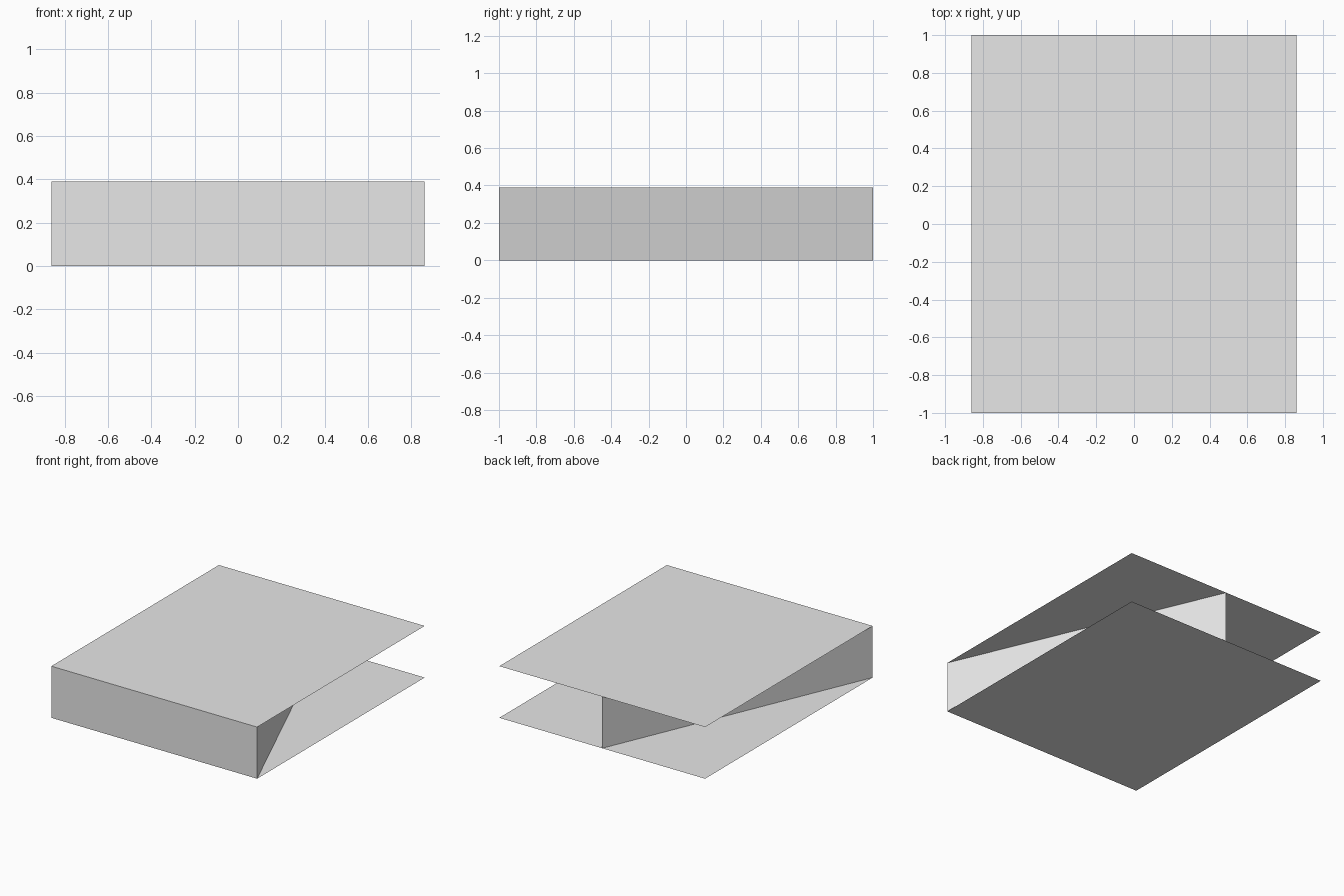
import bpy
import bmesh

cube = bpy.data.objects.get("Cube")
if cube:
    bpy.data.objects.remove(cube, do_unlink=True)

HALF_X, HALF_Y, HEIGHT = 0.86, 1.0, 0.39

grey = bpy.data.materials.new("light grey")
grey.use_nodes = True
grey.diffuse_color = (0.8, 0.8, 0.8, 1)
grey.node_tree.nodes["Principled BSDF"].inputs["Base Color"].default_value = (0.8, 0.8, 0.8, 1)


def panel(name, corners):
    """Single flat sheet through the given corners."""
    bm = bmesh.new()
    bm.faces.new([bm.verts.new(c) for c in corners])
    mesh = bpy.data.meshes.new(name)
    bm.to_mesh(mesh)
    bm.free()
    mesh.materials.append(grey)
    obj = bpy.data.objects.new(name, mesh)
    bpy.context.collection.objects.link(obj)


def slab(name, z, order=1):
    outline = [(-HALF_X, -HALF_Y, z), (HALF_X, -HALF_Y, z),
               (HALF_X, HALF_Y, z), (-HALF_X, HALF_Y, z)]
    panel(name, outline[::order])


def wall(name, start, end):
    panel(name, [(*start, 0), (*end, 0), (*end, HEIGHT), (*start, HEIGHT)])


# Floor and roof sheets
slab("floor", 0, -1)
slab("roof", HEIGHT)

# Triangular ring of walls, with its point at the middle of the back edge
front_right = (-HALF_X, -HALF_Y)
front_left = (HALF_X, -HALF_Y)
back_point = (0, HALF_Y)
wall("front_wall", front_right, front_left)
wall("left_diagonal_wall", front_left, back_point)
wall("right_diagonal_wall", back_point, front_right)
